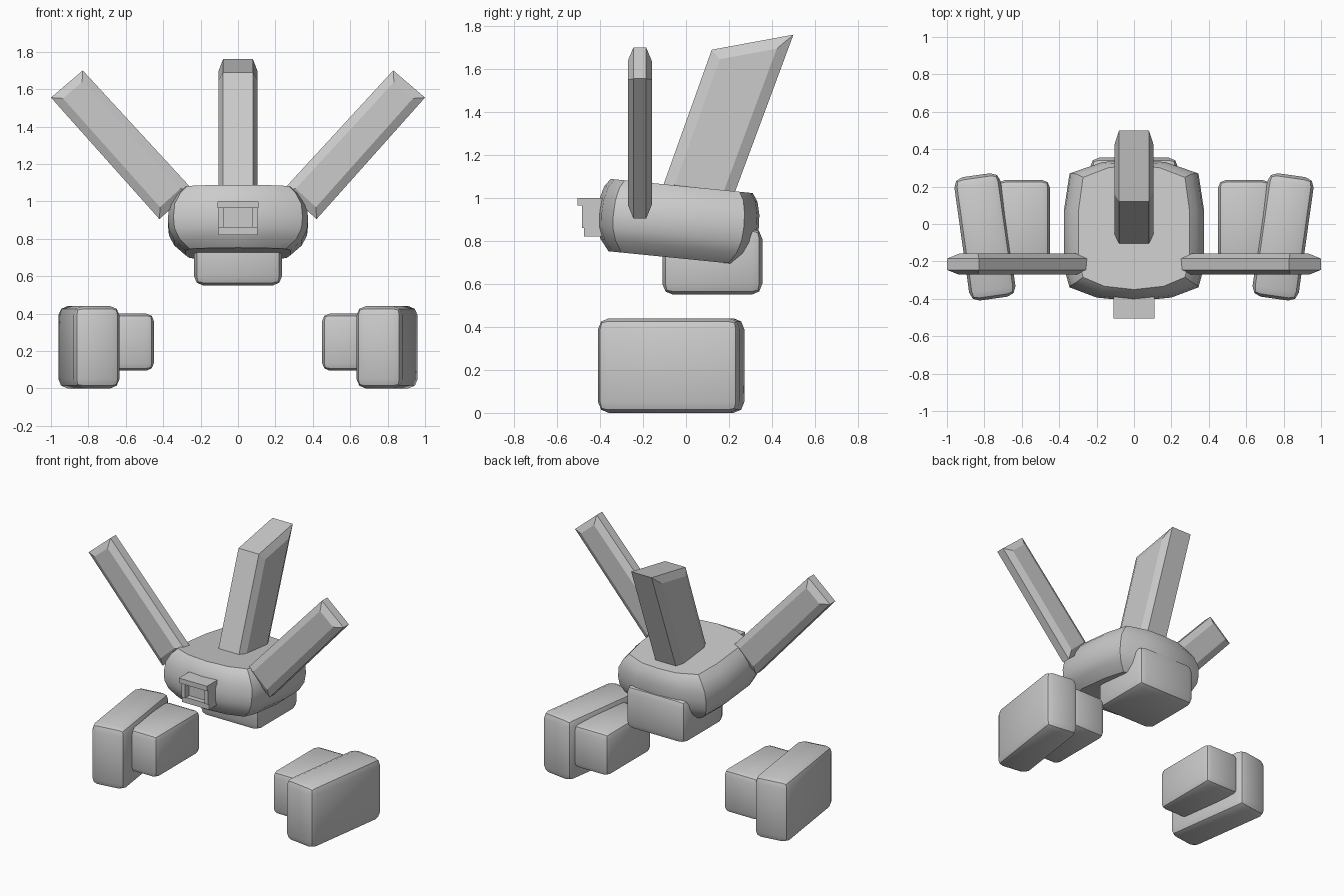
import bpy, bmesh
from math import radians
from mathutils import Matrix, Vector

if "Cube" in bpy.data.objects:
    bpy.data.objects.remove(bpy.data.objects["Cube"], do_unlink=True)

grey = bpy.data.materials.new("light grey")
grey.use_nodes = True
GREY = (0.6, 0.6, 0.6, 1)
grey.diffuse_color = GREY
grey.node_tree.nodes["Principled BSDF"].inputs["Base Color"].default_value = GREY


def finish(name, bm, smooth=0):
    bmesh.ops.recalc_face_normals(bm, faces=bm.faces[:])
    mesh = bpy.data.meshes.new(name)
    bm.to_mesh(mesh)
    bm.free()
    mesh.materials.append(grey)
    ob = bpy.data.objects.new(name, mesh)
    bpy.context.collection.objects.link(ob)
    if smooth:
        bpy.ops.object.select_all(action='DESELECT')
        ob.select_set(True)
        bpy.context.view_layer.objects.active = ob
        bpy.ops.object.shade_smooth_by_angle(angle=radians(smooth))
    return ob


def loft(rings):
    """Skin a list of equal-length point rings and cap both ends."""
    bm = bmesh.new()
    rows = [[bm.verts.new(p) for p in ring] for ring in rings]
    n = len(rows[0])
    for a, b in zip(rows, rows[1:]):
        for i in range(n):
            j = (i + 1) % n
            bm.faces.new((a[i], a[j], b[j], b[i]))
    bm.faces.new(rows[0][::-1])
    bm.faces.new(rows[-1])
    return bm


def block(name, lo, hi, bevel=0, turn=0):
    """Box between two corners, optionally rounded and turned about z."""
    lo, hi = Vector(lo), Vector(hi)
    bm = bmesh.new()
    bmesh.ops.create_cube(bm, size=1)
    bmesh.ops.scale(bm, vec=hi - lo, verts=bm.verts)
    if bevel:
        bmesh.ops.bevel(bm, geom=bm.edges[:], offset=bevel, segments=2,
                        profile=0.5, affect='EDGES')
    bmesh.ops.rotate(bm, matrix=Matrix.Rotation(radians(turn), 3, 'Z'), verts=bm.verts)
    bmesh.ops.translate(bm, vec=(lo + hi) / 2, verts=bm.verts)
    return finish(name, bm, 40 if bevel else 0)


def inset(profile, d):
    """Move every side of a convex counter-clockwise profile inward by d."""
    out = []
    pts = [Vector(p) for p in profile]
    for i, p in enumerate(pts):
        a = (p - pts[i - 1]).normalized()
        b = (pts[(i + 1) % len(pts)] - p).normalized()
        out.append(p + (b - a) * d / abs(a.cross(b)))
    return out


def blade(name, profile, place, inner, outer, rim):
    """Plate whose two broad faces are raised and inset."""
    small = inset(profile, rim)
    return finish(name, loft([[place(p, t) for p in ring] for ring, t in
                              ((small, -outer), (profile, -inner),
                               (profile, inner), (small, outer))]))


# Bulging, tilted body
half = [(0, -0.385), (0.2, -0.365), (0.345, -0.31), (0.375, -0.2),
        (0.375, 0.1), (0.345, 0.3), (0.17, 0.36), (0, 0.37)]
outline = half + [(-x, y) for x, y in half[-2:0:-1]]
levels = [(-0.168, 0.75, 0.82), (-0.115, 0.91, 0.93), (-0.06, 0.985, 0.985),
          (0, 1, 1), (0.07, 0.98, 0.99), (0.13, 0.89, 0.95), (0.168, 0.79, 0.88)]
tilt = Matrix.Translation((0, -0.03, 0.888)) @ Matrix.Rotation(radians(-5.7), 4, 'X')
finish("body", loft([[tilt @ Vector((x * sx, y * sy, z)) for x, y in outline]
                     for z, sx, sy in levels]), 32)

# Block under the body
block("lower_block", (-0.235, -0.11, 0.55), (0.235, 0.355, 0.86), 0.05)

# Hooded frame on the front
block("front_hood", (-0.11, -0.505, 0.965), (0.11, -0.36, 1.0))
block("front_sill", (-0.105, -0.475, 0.82), (0.105, -0.36, 0.86))
block("front_panel", (-0.08, -0.44, 0.86), (0.08, -0.36, 0.965))
for side, s in (("left", 1), ("right", -1)):
    a, b = sorted((s * 0.075, s * 0.105))
    block(side + "_front_post", (a, -0.485, 0.86), (b, -0.36, 0.965))

# Leaning top fin
blade("top_fin", [(-0.12, 1.02), (0.21, 0.98), (0.5, 1.76), (0.12, 1.69)],
      lambda p, t: (t, p[0], p[1]), 0.08, 0.105, 0.05)

for side, s in (("left", 1), ("right", -1)):
    # Raised arm
    blade(side + "_arm", [(0.42, 0.905), (1.0, 1.555), (0.83, 1.7), (0.245, 1.065)],
          lambda p, t: (s * p[0], -0.215 + t, p[1]), 0.03, 0.056, 0.045)
    # Foot block, toes turned inward, and the smaller block beside it
    a, b = sorted((s * 0.672, s * 0.922))
    block(side + "_foot", (a, -0.402, 0), (b, 0.264, 0.44), 0.05, -8 * s)
    a, b = sorted((s * 0.45, s * 0.73))
    block(side + "_inner_block", (a, -0.27, 0.095), (b, 0.235, 0.4), 0.04)
